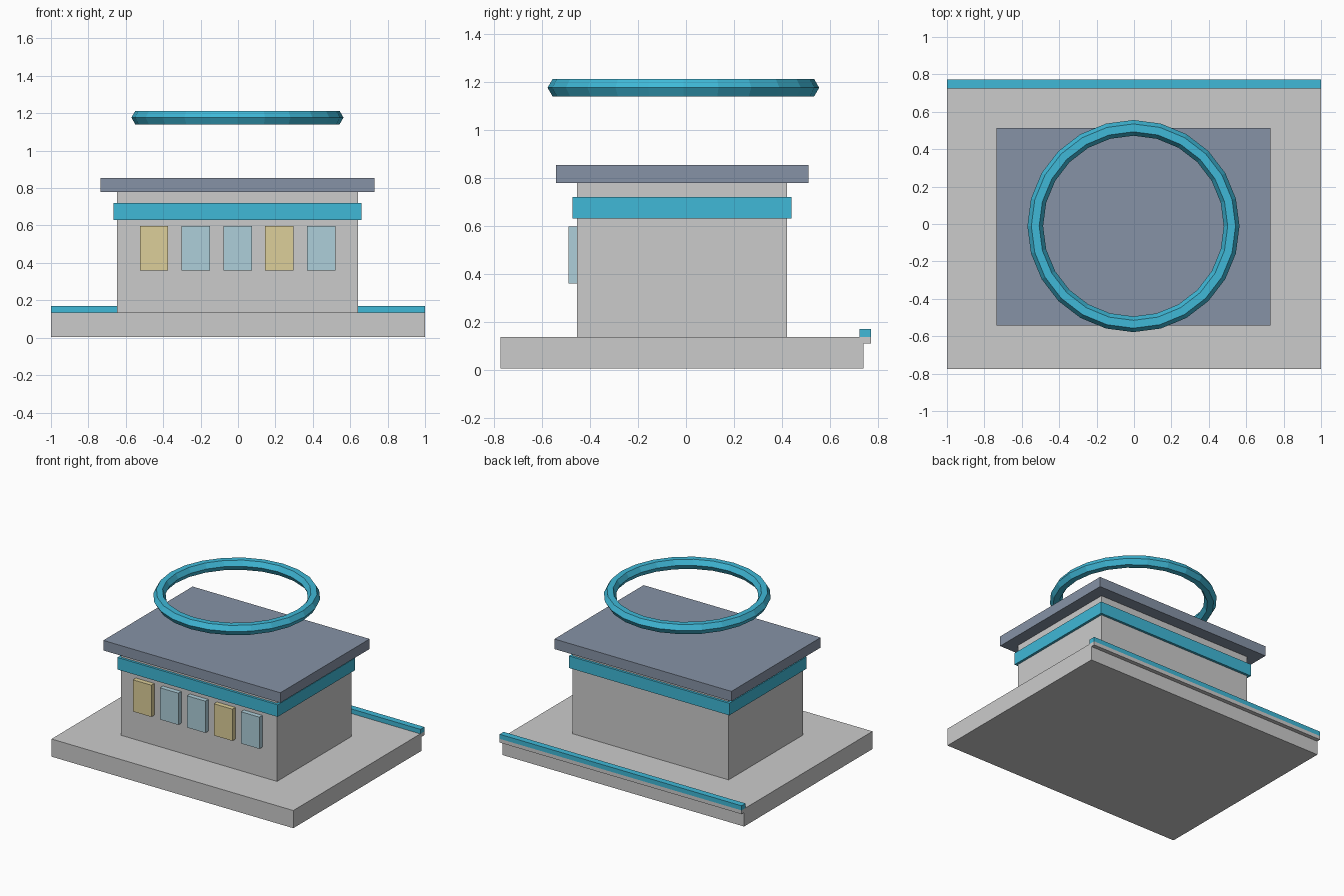
import bpy, math

if "Cube" in bpy.data.objects:
    bpy.data.objects.remove(bpy.data.objects["Cube"])


def material(name, rgb):
    m = bpy.data.materials.new(name)
    m.diffuse_color = (*rgb, 1)
    m.use_nodes = True
    m.node_tree.nodes["Principled BSDF"].inputs["Base Color"].default_value = m.diffuse_color
    return m


cyan = material("cyan_trim", (0.05, 0.48, 0.68))
slate = material("slate_roof", (0.24, 0.29, 0.38))
pale_blue = material("pale_blue_glass", (0.42, 0.62, 0.70))
warm = material("warm_glass", (0.72, 0.62, 0.32))


def box(name, x, y, z, mat=None):
    """Box from (min, max) ranges on each axis."""
    bpy.ops.mesh.primitive_cube_add(
        size=1, location=[(a + b) / 2 for a, b in (x, y, z)])
    o = bpy.context.object
    o.name = name
    o.scale = [b - a for a, b in (x, y, z)]
    bpy.ops.object.transform_apply(location=False, rotation=False, scale=True)
    if mat:
        o.data.materials.append(mat)
    return o


# Plinth, with the shallow lip and coloured kerb along its back edge
box("plinth", (-1, 1), (-0.775, 0.742), (0.004, 0.136))
box("plinth_back_lip", (-1, 1), (0.735, 0.772), (0.108, 0.136))
box("back_kerb", (-1, 1), (0.725, 0.772), (0.136, 0.17), cyan)

# Building body, trim band and overhanging roof slab
box("building_body", (-0.648, 0.642), (-0.456, 0.422), (0.13, 0.79))
box("trim_band", (-0.666, 0.66), (-0.474, 0.44), (0.63, 0.72), cyan)
box("roof_slab", (-0.734, 0.73), (-0.542, 0.512), (0.78, 0.855), slate)

# Row of front windows
for i, glass in enumerate((warm, pale_blue, pale_blue, warm, pale_blue)):
    cx = -0.449 + i * 0.2235
    box(f"front_window_{i + 1}", (cx - 0.076, cx + 0.076),
        (-0.491, -0.45), (0.36, 0.597), glass)

# Floating ring above the roof
bpy.ops.mesh.primitive_torus_add(
    major_segments=24, minor_segments=6, major_radius=0.525,
    minor_radius=0.042, location=(-0.003, -0.011, 1.177))
ring = bpy.context.object
ring.name = "floating_ring"
ring.data.materials.append(cyan)
bpy.ops.object.shade_flat()
